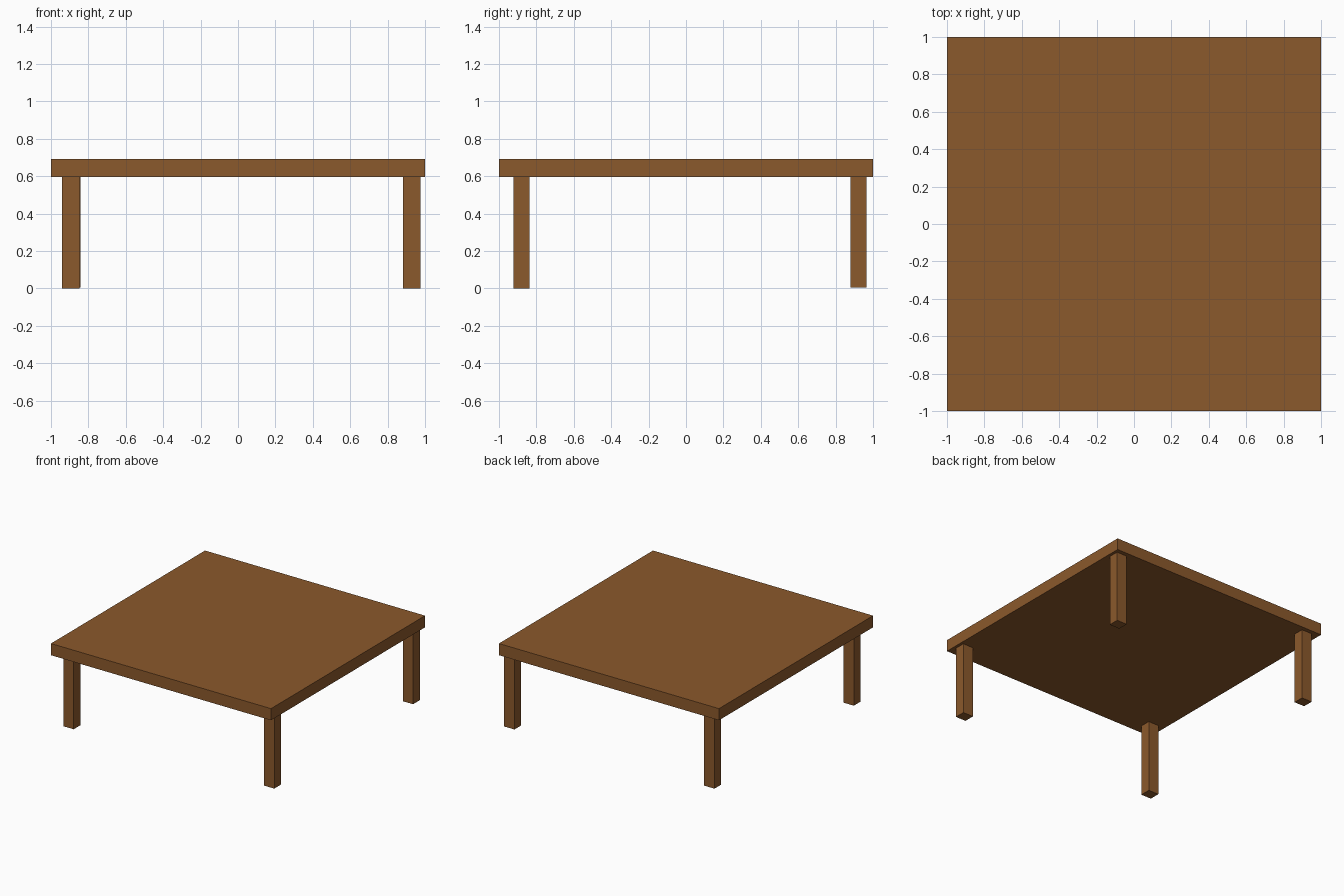
import bpy

if "Cube" in bpy.data.objects:
    bpy.data.objects.remove(bpy.data.objects["Cube"])

wood = bpy.data.materials.new("wood")
wood.diffuse_color = (0.26, 0.1, 0.025, 1)
wood.use_nodes = True
wood.node_tree.nodes["Principled BSDF"].inputs["Base Color"].default_value = wood.diffuse_color


def box(name, x, y, z):
    """Box spanning the (min, max) pairs on each axis."""
    spans = (x, y, z)
    bpy.ops.mesh.primitive_cube_add(size=1, location=[(a + b) / 2 for a, b in spans])
    ob = bpy.context.object
    ob.name = name
    ob.scale = [b - a for a, b in spans]
    bpy.ops.object.transform_apply(location=False, rotation=False, scale=True)
    ob.data.materials.append(wood)
    return ob


# Square slab top
TOP_Z = 0.597
box("table_top", (-1, 1), (-1, 1), (TOP_Z, 0.693))

# Four legs: min x, min y, foot height
LEG_X, LEG_Y = 0.093, 0.087
legs = {
    "front_left_leg": (-0.940, -0.923, 0.0),
    "front_right_leg": (0.883, -0.923, 0.0),
    "back_left_leg": (-0.935, 0.879, 0.005),
    "back_right_leg": (0.883, 0.879, 0.005),
}
for name, (x, y, foot) in legs.items():
    box(name, (x, x + LEG_X), (y, y + LEG_Y), (foot, TOP_Z))
